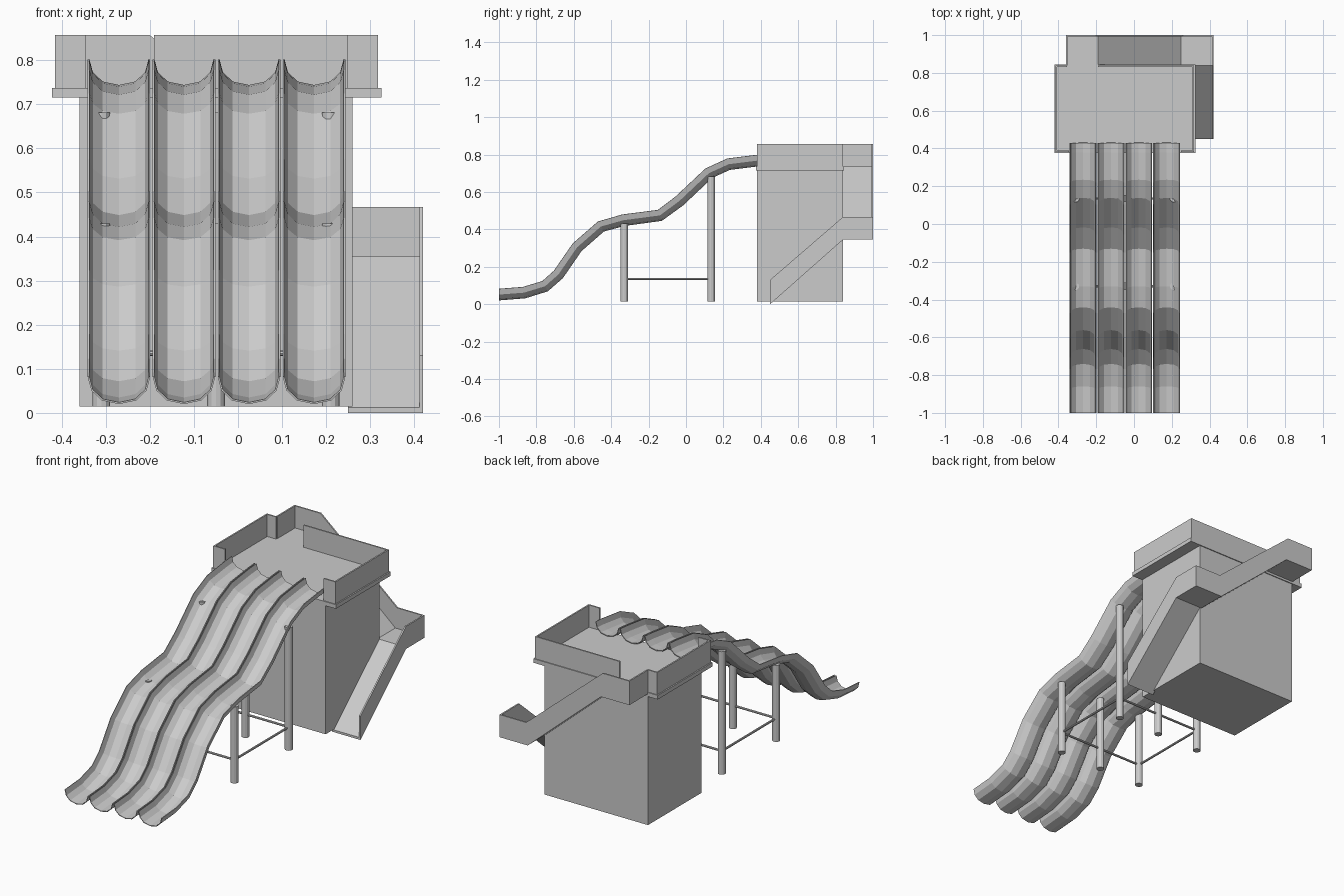
import bpy, bmesh
from mathutils import Vector

if "Cube" in bpy.data.objects:
    bpy.data.objects.remove(bpy.data.objects["Cube"], do_unlink=True)

grey = bpy.data.materials.new("plain_grey")
grey.use_nodes = True
COLOUR = (0.6, 0.6, 0.6, 1)
grey.diffuse_color = COLOUR
grey.node_tree.nodes["Principled BSDF"].inputs["Base Color"].default_value = COLOUR


def finish(name, bm):
    bmesh.ops.recalc_face_normals(bm, faces=bm.faces)
    mesh = bpy.data.meshes.new(name)
    bm.to_mesh(mesh)
    bm.free()
    mesh.materials.append(grey)
    obj = bpy.data.objects.new(name, mesh)
    bpy.context.collection.objects.link(obj)
    return obj


def prism(name, outline, axis, lo, hi):
    """Extrude a flat outline along x (outline is y, z) or y (outline is x, z)."""
    bm = bmesh.new()
    place = (lambda a, b: (lo, a, b)) if axis == "x" else (lambda a, b: (a, lo, b))
    face = bm.faces.new([bm.verts.new(place(a, b)) for a, b in outline])
    out = bmesh.ops.extrude_face_region(bm, geom=[face])
    step = Vector((hi - lo, 0, 0)) if axis == "x" else Vector((0, hi - lo, 0))
    bmesh.ops.translate(bm, vec=step, verts=[v for v in out["geom"] if isinstance(v, bmesh.types.BMVert)])
    return finish(name, bm)


def box(name, x0, x1, y0, y1, z0, z1):
    return prism(name, [(x0, z0), (x1, z0), (x1, z1), (x0, z1)], "y", y0, y1)


def rod(name, start, end, radius, sides):
    a, b = Vector(start), Vector(end)
    bm = bmesh.new()
    bmesh.ops.create_cone(bm, cap_ends=True, segments=sides, radius1=radius, radius2=radius, depth=(b - a).length)
    turn = (b - a).to_track_quat("Z", "Y").to_matrix()
    bmesh.ops.rotate(bm, matrix=turn, verts=bm.verts)
    bmesh.ops.translate(bm, vec=(a + b) / 2, verts=bm.verts)
    return finish(name, bm)


# Tower and overhanging deck
FLOOR, TOP, T = 0.737, 0.857, 0.008
box("tower", -0.36, 0.26, 0.38, 0.84, 0.015, 0.716)
box("deck", -0.422, 0.325, 0.375, 0.845, 0.715, FLOOR)

# Parapet around the deck, open to the slides and to the stair
L, R, F, B = -0.415, 0.318, 0.38, 0.84
for name, x0, x1, y0, y1 in [
    ("parapet_right", L, L + T, F, B), ("parapet_left", R - T, R, F, B),
    ("parapet_front_right", L, -0.345, F, F + T), ("parapet_front_left", 0.248, R, F, F + T),
    ("parapet_back_right", L, -0.355, B - T, B), ("parapet_back_left", -0.19, R, B - T, B),
]:
    box(name, x0, x1, y0, y1, FLOOR - 0.002, TOP)

# Upper ramp behind the tower with its outer wall
LOW, RAIL = 0.345, 0.467
under = [(0.25, LOW), (-0.19, FLOOR - 0.01), (-0.36, FLOOR - 0.01)]
prism("upper_ramp", [(-0.36, FLOOR), (-0.19, FLOOR), (0.25, LOW + 0.01)] + under, "y", B, 1)
prism("upper_ramp_wall", [(-0.36, TOP), (-0.2, TOP), (0.26, RAIL), (0.42, RAIL), (0.42, LOW)] + under,
      "y", 1 - T, 1)
box("upper_landing_wall", -0.36, -0.36 + T, B, 1, FLOOR - 0.01, TOP)

# Lower landing and ramp beside the tower with its outer wall
under = [(0.45, 0), (B, LOW), (1, LOW)]
prism("lower_ramp", [(1, LOW + 0.01), (B, LOW + 0.01), (0.45, 0.012)] + under, "x", 0.25, 0.42)
prism("lower_ramp_wall", [(1, RAIL), (B, RAIL), (0.45, 0.13)] + under, "x", 0.42 - T, 0.42)

# Four wavy slide channels
PATH = [(-1, 0.022), (-0.86, 0.033), (-0.74, 0.07), (-0.66, 0.14), (-0.56, 0.285), (-0.44, 0.39),
        (-0.33, 0.42), (-0.13, 0.447), (-0.016, 0.53), (0.14, 0.677), (0.235, 0.72), (0.38, 0.738), (0.43, 0.742)]
half = [(0.069, 0.06), (0.061, 0.03), (0.038, 0.008)]
SECTION = [(-x, h) for x, h in half] + [(0, 0)] + [(x, h) for x, h in reversed(half)]


def slide(name, cx):
    bm = bmesh.new()
    rows = []
    for i, (y, z) in enumerate(PATH):
        up = Vector((0, 1))
        if 0 < i < len(PATH) - 1:
            run = Vector(PATH[i + 1]) - Vector(PATH[i - 1])
            up = Vector((-run.y, run.x)).normalized()
        rows.append([bm.verts.new((cx + x, y + up.x * h, z + up.y * h)) for x, h in SECTION])
    for a, b in zip(rows, rows[1:]):
        for j in range(len(SECTION) - 1):
            bm.faces.new((a[j], a[j + 1], b[j + 1], b[j]))
    obj = finish(name, bm)
    shell = obj.modifiers.new("thickness", "SOLIDIFY")
    shell.thickness = 0.004
    shell.offset = 0


for i in range(4):
    slide(f"slide_{i + 1}", -0.27 + 0.1475 * i)

# Support posts and the tie rails between them
XS, FRONT, BACK, TIE = (-0.31, -0.05, 0.21), -0.33, 0.135, 0.135
for i, x in enumerate(XS):
    rod(f"front_post_{i + 1}", (x, FRONT, 0.015), (x, FRONT, 0.43), 0.02, 12)
    rod(f"back_post_{i + 1}", (x, BACK, 0.015), (x, BACK, 0.682), 0.02, 12)
for x, side in ((XS[0], "right"), (XS[-1], "left")):
    rod(f"{side}_tie_rail", (x, FRONT, TIE), (x, BACK, TIE), 0.006, 8)
for y, side in ((FRONT, "front"), (BACK, "back")):
    rod(f"{side}_tie_rail", (XS[0], y, TIE), (XS[-1], y, TIE), 0.006, 8)
